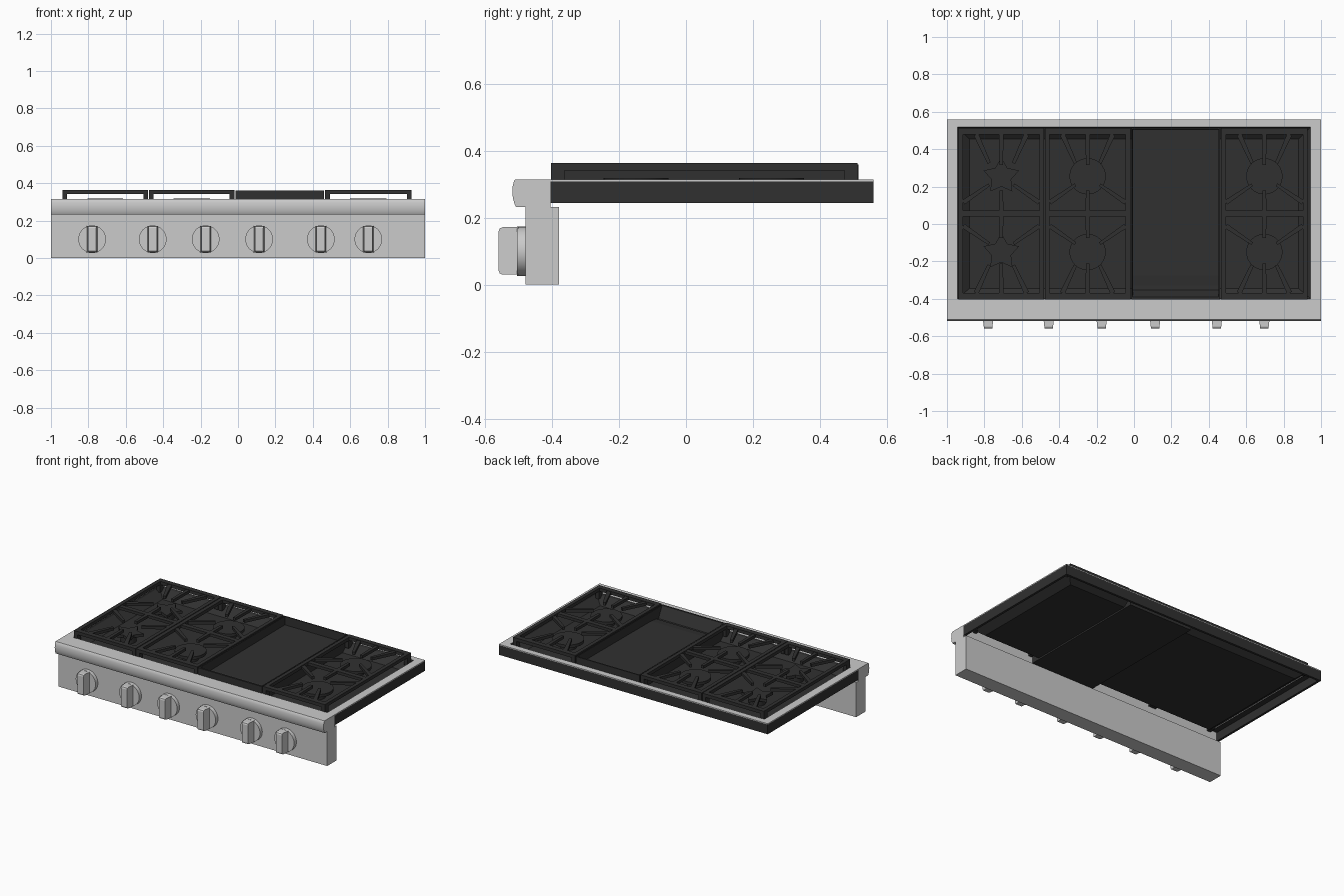
import bpy, bmesh, math
from mathutils import Vector, Matrix

old = bpy.data.objects.get("Cube")
if old:
    bpy.data.objects.remove(old, do_unlink=True)


def material(name, value, rough):
    m = bpy.data.materials.new(name)
    m.use_nodes = True
    color = (value, value, value, 1)
    m.diffuse_color = color
    bsdf = m.node_tree.nodes["Principled BSDF"]
    bsdf.inputs["Base Color"].default_value = color
    bsdf.inputs["Roughness"].default_value = rough
    return m


STEEL = material("brushed steel", 0.6, 0.4)
IRON = material("dark cast iron", 0.03, 0.6)


def finish(bm, name, *mats, smooth=False):
    me = bpy.data.meshes.new(name)
    bmesh.ops.recalc_face_normals(bm, faces=bm.faces)
    bm.to_mesh(me)
    bm.free()
    ob = bpy.data.objects.new(name, me)
    bpy.context.collection.objects.link(ob)
    for m in mats:
        me.materials.append(m)
    if smooth:
        bpy.ops.object.select_all(action='DESELECT')
        ob.select_set(True)
        bpy.context.view_layer.objects.active = ob
        bpy.ops.object.shade_smooth_by_angle(angle=math.radians(35))


def prism(bm, points, offset):
    """Extrude a closed outline of 3D points along an offset."""
    lower = [bm.verts.new(p) for p in points]
    upper = [bm.verts.new(Vector(p) + Vector(offset)) for p in points]
    bm.faces.new(lower)
    bm.faces.new(upper)
    for i in range(len(lower)):
        j = (i + 1) % len(lower)
        bm.faces.new((lower[i], lower[j], upper[j], upper[i]))


def box(bm, x0, x1, y0, y1, z0, z1):
    prism(bm, [(x0, y0, z0), (x1, y0, z0), (x1, y1, z0), (x0, y1, z0)], (0, 0, z1 - z0))


def bar(bm, start, end, w0, w1, z0, z1):
    """Tapered flat bar between two plan points."""
    a, b = Vector(start), Vector(end)
    n = (b - a).orthogonal().normalized() / 2
    prism(bm, [(*p, z0) for p in (a + n * w0, b + n * w1, b - n * w1, a - n * w0)],
          (0, 0, z1 - z0))


def loft(bm, rings, cap_first=False):
    """Join rectangular rings (x0, x1, y0, y1, z) and cap the last one."""
    loops = [[bm.verts.new(p) for p in ((x0, y0, z), (x1, y0, z), (x1, y1, z), (x0, y1, z))]
             for x0, x1, y0, y1, z in rings]
    for a, b in zip(loops, loops[1:]):
        for i in range(4):
            j = (i + 1) % 4
            bm.faces.new((a[i], a[j], b[j], b[i]))
    bm.faces.new(loops[-1])
    if cap_first:
        bm.faces.new(loops[0])


# Front control panel
bm = bmesh.new()
box(bm, -1, 1, -0.48, -0.38, 0, 0.233)
finish(bm, "control_panel", STEEL)

# Bowed front rail
bm = bmesh.new()
rail = [(-0.405, 0.233), (-0.508, 0.233), (-0.512, 0.24), (-0.517, 0.257), (-0.519, 0.275),
        (-0.518, 0.295), (-0.514, 0.31), (-0.51, 0.315), (-0.405, 0.315)]
prism(bm, [(-1, y, z) for y, z in rail], (2, 0, 0))
finish(bm, "front_rail", STEEL, smooth=True)

# Cooktop tray: skirt on three sides, steel rim and sunken pan
bm = bmesh.new()
loft(bm, [(-0.945, 0.945, -0.398, 0.51, 0.302),
          (-0.985, 0.985, -0.4, 0.545, 0.302),
          (-0.985, 0.985, -0.4, 0.545, 0.244),
          (-1, 1, -0.405, 0.56, 0.244),
          (-1, 1, -0.405, 0.56, 0.309),
          (-1, 1, -0.405, 0.56, 0.315),
          (-0.945, 0.945, -0.4, 0.518, 0.315),
          (-0.94, 0.94, -0.396, 0.513, 0.305),
          (-0.88, 0.88, -0.345, 0.455, 0.26)])
front = [f for f in bm.faces if all(v.co.y < -0.39 and v.co.z < 0.31 for v in f.verts)]
bmesh.ops.delete(bm, geom=front, context='FACES')
for f in bm.faces:
    f.material_index = 0 if min(v.co.z for v in f.verts) > 0.308 else 1
finish(bm, "cooktop_tray", STEEL, IRON)

# Griddle: thin raised walls, sloped plate and grease trough
bm = bmesh.new()
x0, x1, y0, y1 = -0.014, 0.459, -0.403, 0.515
loft(bm, [(x0, x1, y0, y1, 0.25),
          (x0, x1, y0, y1, 0.36),
          (x0 + .007, x1 - .007, y0 + .012, y1 - .008, 0.36),
          (x0 + .008, x1 - .008, y0 + .05, y1 - .009, 0.285)], cap_first=True)
prism(bm, [(x0 + .008, -0.33, 0.283), (x0 + .008, -0.33, 0.292), (x0 + .008, -0.275, 0.299),
           (x0 + .008, 0.506, 0.304), (x0 + .008, 0.506, 0.283)], (x1 - x0 - .016, 0, 0))
finish(bm, "griddle", IRON)


def grate(name, x0, x1):
    bm = bmesh.new()
    y0, y1, mid = -0.403, 0.513, 0.057
    z0, z1, w, deep = 0.342, 0.364, 0.025, 0.034
    top = z1 - .003
    cx, half = (x0 + x1) / 2, (x1 - x0) / 2
    # outer frame and crossbar
    box(bm, x0, x1, y0, y0 + deep, z0, z1)
    box(bm, x0, x1, y1 - deep, y1, z0, z1)
    box(bm, x0, x0 + w, y0 + deep, y1 - deep, z0, z1)
    box(bm, x1 - w, x1, y0 + deep, y1 - deep, z0, z1)
    box(bm, x0 + w, x1 - w, mid - .016, mid + .016, z0, top)
    # corner feet
    for fx in (x0, x1 - w):
        for fy in (y0, y1 - .04):
            box(bm, fx, fx + w, fy, fy + .04, 0.29, z0)
    # fingers reaching over both burners
    for cy, edge, s in ((0.255, y1, 1), (-0.15, y0, -1)):
        bar(bm, (cx, edge - s * deep), (cx, cy + s * .06), .024, .018, z0, top)
        bar(bm, (cx, mid), (cx, cy - s * .075), .024, .018, z0, top)
        for k in (-1, 1):
            bar(bm, (cx + k * .135, edge - s * deep), (cx + k * .065, cy + s * .07),
                .028, .018, z0, top)
            bar(bm, (cx + k * (half - w), cy - s * .14), (cx + k * .065, cy - s * .045),
                .026, .016, z0, top)
    finish(bm, name, IRON)


def star(cx, cy, z, outer, inner):
    pts = []
    for i in range(10):
        r = inner if i % 2 else outer
        a = math.pi * (i / 5 + 0.5)
        pts.append((cx + r * math.cos(a), cy + r * math.sin(a), z))
    return pts


def disc(bm, cx, cy, z0, z1, r):
    bmesh.ops.create_cone(bm, cap_ends=True, segments=32, radius1=r, radius2=r, depth=z1 - z0,
                          matrix=Matrix.Translation((cx, cy, (z0 + z1) / 2)))


# Grates with star burners on one side and round burners on the others
for name, x0, x1, starry in (("right", -0.938, -0.481, True),
                             ("middle", -0.476, -0.02, False),
                             ("left", 0.466, 0.928, False)):
    grate(name + "_grate", x0, x1)
    cx = (x0 + x1) / 2
    for place, cy in (("rear", 0.255), ("front", -0.15)):
        bm = bmesh.new()
        disc(bm, cx, cy, 0.261, 0.3, 0.05)
        if starry:
            prism(bm, star(cx, cy, 0.3, 0.1, 0.055), (0, 0, 0.019))
        else:
            disc(bm, cx, cy, 0.3, 0.319, 0.097)
        finish(bm, name + "_" + place + "_burner", IRON, smooth=True)

# Control knobs: round base and bevelled grip
for i, x in enumerate((-0.78, -0.456, -0.173, 0.113, 0.443, 0.697)):
    bm = bmesh.new()
    turn = Matrix.Translation((x, -0.492, 0.1)) @ Matrix.Rotation(math.pi / 2, 4, 'X')
    bmesh.ops.create_cone(bm, cap_ends=True, segments=32, radius1=0.074, radius2=0.074,
                          depth=0.026, matrix=turn)
    finish(bm, f"knob_base_{i + 1}", STEEL, smooth=True)
    bm = bmesh.new()
    grip = [(x - .029, -0.5), (x + .029, -0.5), (x + .022, -0.56), (x - .022, -0.56)]
    prism(bm, [(px, py, 0.03) for px, py in grip], (0, 0, 0.142))
    edges = [e for e in bm.edges if all(v.co.y < -0.55 for v in e.verts)
             and abs(e.verts[0].co.x - e.verts[1].co.x) > 0.01]
    bmesh.ops.bevel(bm, geom=edges, offset=0.012, segments=2, affect='EDGES', profile=0.5)
    finish(bm, f"knob_grip_{i + 1}", STEEL)
